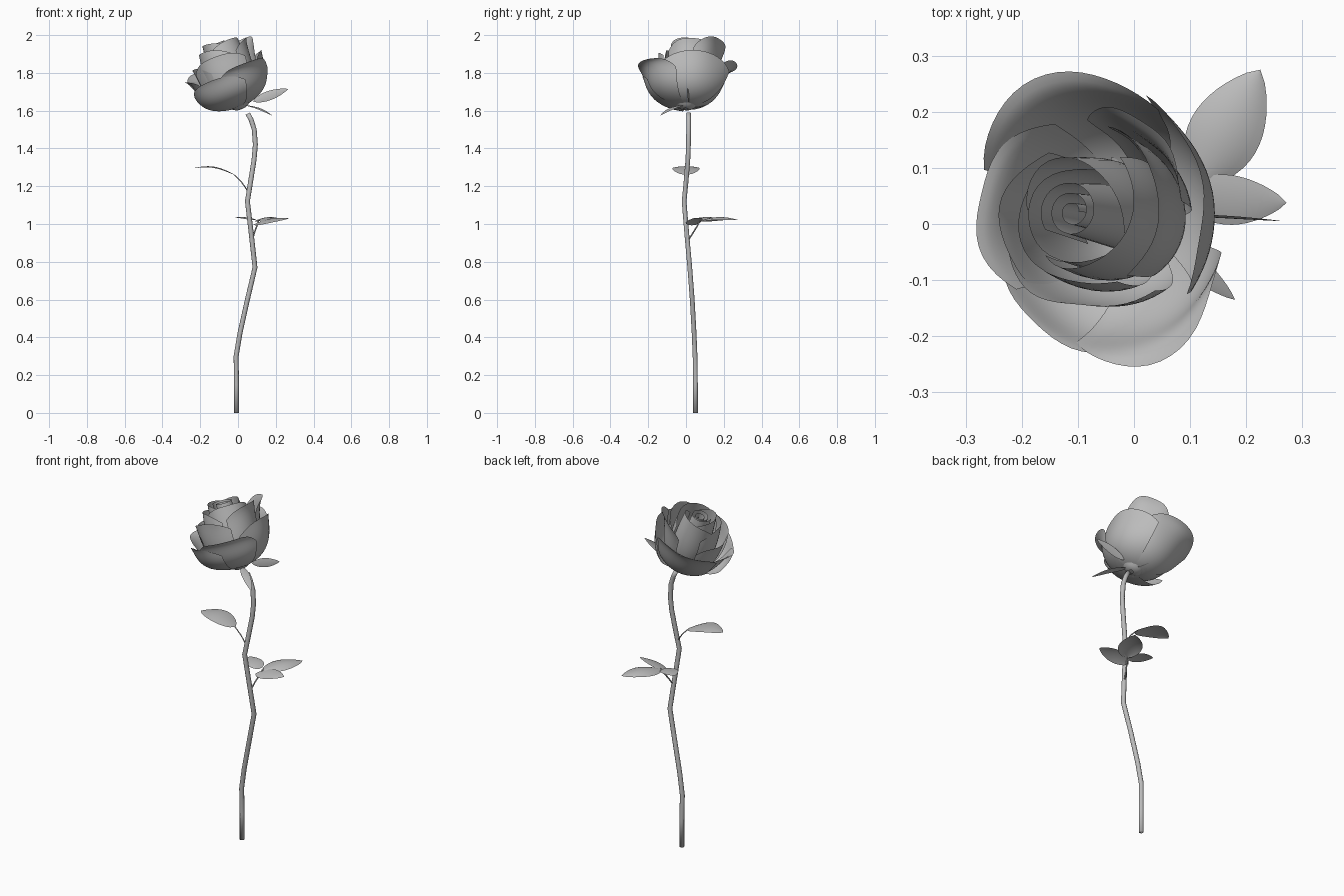
import bpy, math
from mathutils import Vector, Matrix

cube = bpy.data.objects.get("Cube")
if cube:
    bpy.data.objects.remove(cube, do_unlink=True)

grey = bpy.data.materials.new("soft grey")
grey.use_nodes = True
COLOUR = (0.5, 0.5, 0.5, 1)
grey.diffuse_color = COLOUR
grey.node_tree.nodes["Principled BSDF"].inputs["Base Color"].default_value = COLOUR


def make(name, verts, faces):
    mesh = bpy.data.meshes.new(name)
    mesh.from_pydata(verts, [], faces)
    mesh.materials.append(grey)
    mesh.shade_smooth()
    obj = bpy.data.objects.new(name, mesh)
    bpy.context.collection.objects.link(obj)
    return obj


def sheet(name, func, nu, nv):
    """Thin surface from func(u, v) with u in -1..1 and v in 0..1."""
    verts = [func(2 * i / nu - 1, j / nv) for j in range(nv + 1) for i in range(nu + 1)]
    w = nu + 1
    faces = [(j * w + i, j * w + i + 1, (j + 1) * w + i + 1, (j + 1) * w + i)
             for j in range(nv) for i in range(nu)]
    return make(name, verts, faces)


def tube(name, points, radius, sides=10):
    pts = [Vector(p) for p in points]
    verts, faces = [], []
    for k, p in enumerate(pts):
        d = (pts[min(k + 1, len(pts) - 1)] - pts[max(k - 1, 0)]).normalized()
        side = Vector((0, 1, 0)).cross(d).normalized()
        other = d.cross(side)
        for s in range(sides):
            a = math.tau * s / sides
            verts.append(p + radius * (math.cos(a) * side + math.sin(a) * other))
    for k in range(len(pts) - 1):
        for s in range(sides):
            t = (s + 1) % sides
            faces.append((k * sides + s, k * sides + t, (k + 1) * sides + t, (k + 1) * sides + s))
    faces.append(tuple(reversed(range(sides))))
    faces.append(tuple(range(len(verts) - sides, len(verts))))
    return make(name, verts, faces)


def leaf(name, base, tip, width, arch=0.02, cup=0.1, up=(0, 0, 1)):
    """Pointed oval blade, arched along its length."""
    base, tip, up = Vector(base), Vector(tip), Vector(up)
    side = (tip - base).cross(up).normalized()

    def point(u, v):
        half = width / 2 * math.sin(math.pi * v ** 0.85) ** 0.75 if 0 < v < 1 else 0
        lift = arch * math.sin(math.pi * v) - cup * half * u * u
        return base.lerp(tip, v) + side * half * u + up * lift
    return sheet(name, point, 8, 14)


# Stem with its kinks
tube("stem", [(-0.008, 0.05, 0), (-0.008, 0.05, 0.15), (-0.01, 0.048, 0.3), (0.01, 0.043, 0.42),
              (0.05, 0.033, 0.6), (0.09, 0.02, 0.77), (0.07, 0.004, 0.95), (0.05, -0.01, 1.12),
              (0.066, 0, 1.22), (0.085, 0.01, 1.34), (0.092, 0.013, 1.42), (0.086, 0.014, 1.5),
              (0.07, 0.014, 1.55), (0.052, 0.014, 1.585)], 0.013)

# Leaves and their stalks
tube("upper_leaf_stalk", [(0.055, 0, 1.17), (0.02, 0, 1.22), (-0.02, 0, 1.26)], 0.003, 6)
leaf("upper_leaf", (-0.015, 0, 1.26), (-0.24, 0, 1.295), 0.145, 0.026)
tube("lower_leaf_stalk", [(0.075, 0.01, 0.91), (0.085, 0.035, 0.95), (0.1, 0.06, 0.99), (0.11, 0.075, 1.02)], 0.004, 6)
leaf("lower_leaf_large", (0.11, 0.07, 1.015), (0.225, 0.275, 1.022), 0.13, 0.018, 0.25)
leaf("lower_leaf_right", (0.08, 0.05, 0.995), (0.272, 0.038, 1.03), 0.092, 0.01, 0.1, (0, -0.25, 1))
leaf("lower_leaf_left", (0.095, 0.06, 1.02), (-0.02, 0.135, 1.035), 0.095, 0.008)

# Flower head frame, leaning toward -x
HEAD = (Matrix.Translation((0.015, 0, 1.62))
        @ Matrix.Rotation(math.radians(-4), 4, "X")
        @ Matrix.Rotation(math.radians(-21), 4, "Y"))


def petal(name, angle, half, radius, height, taper=0.0, flare=0.0, drop=0.25, twist=0.0,
          flat=0.0, wave=0.005):
    """Cupped petal: taper closes the rim, flare rolls it outward, flat straightens it across."""
    a0, spread = math.radians(angle), math.radians(half)

    def point(u, v):
        t = v * (1 - drop * abs(u) ** 2.6)
        r = radius * (1 - (1 - t) ** 2.6) ** 0.62 - taper * t ** 2.5 + flare * t ** 6
        r = r * (1 + flat * u * u * t) + twist * u * t + wave * math.sin(5 * u + angle) * t ** 3
        z = height * t ** 1.25 - 0.6 * flare * t ** 9
        a = a0 + spread * u
        return HEAD @ Vector((r * math.cos(a), r * math.sin(a), z))
    return sheet(name, point, 20, 18)


# Heart of the bloom: a rolled sheet
def heart(u, v):
    s = (u + 1) / 2
    a = s * 2.6 * math.tau
    r = (0.012 + 0.05 * s) * (1.15 - 0.25 * v)
    return HEAD @ Vector((r * math.cos(a), r * math.sin(a), 0.12 + 0.245 * v - 0.02 * (1 - s)))


sheet("bloom_heart", heart, 80, 8)

# Bud petals, each wrapping the one before
for i, (angle, half, radius, height, taper, flare) in enumerate([
        (200, 115, 0.105, 0.375, 0.03, 0.005),
        (75, 100, 0.12, 0.37, 0.04, 0.012),
        (320, 95, 0.135, 0.36, 0.04, 0.012),
        (215, 80, 0.145, 0.335, 0.03, 0.0),
        (10, 65, 0.155, 0.35, 0.025, 0.03)]):
    petal(f"bud_petal_{i + 1}", angle, half, radius, height, taper, flare, 0.15, 0.012, 0, 0.003)

# Middle and outer petals
for name, *shape in [
        ("high_back_petal", 48, 42, 0.165, 0.37, 0.0, 0.045, 0.2, -0.01),
        ("front_inner_petal", 255, 55, 0.172, 0.295, 0.02, 0.015, 0.15, 0.0, 0.1),
        ("left_inner_petal", 185, 55, 0.168, 0.28, 0.015, 0.015, 0.2, 0.01),
        ("back_petal", 108, 50, 0.205, 0.3, 0.0, 0.055, 0.2, 0.01, 0.05),
        ("left_petal", 168, 48, 0.19, 0.25, 0.0, 0.04, 0.22, 0.01, 0.05),
        ("right_petal", 14, 56, 0.2, 0.25, 0.0, 0.01, 0.2, 0.012, 0.12),
        ("front_left_petal", 238, 50, 0.222, 0.18, 0.0, 0.015, 0.3, 0.01),
        ("front_right_petal", 297, 45, 0.222, 0.225, 0.0, 0.055, 0.3, -0.01)]:
    petal(name, *shape)


# Cup under the petals
def cup(u, v):
    r = 0.012 + 0.04 * v
    return HEAD @ Vector((r * math.cos(math.pi * u), r * math.sin(math.pi * u), -0.012 + 0.018 * v * v))


sheet("calyx_cup", cup, 16, 4)

# Sepals below the bloom
leaf("sepal_right", (0.08, 0.015, 1.65), (0.265, 0.005, 1.715), 0.05, 0.0, 0.1, (0, -1, 0.1))
leaf("sepal_front", (0.03, -0.01, 1.63), (0.18, -0.135, 1.575), 0.045, 0.012)
leaf("sepal_back", (0.01, 0.02, 1.62), (-0.04, 0.12, 1.64), 0.04, -0.008)
leaf("sepal_left", (0, -0.01, 1.615), (-0.1, -0.05, 1.62), 0.04, -0.006)
